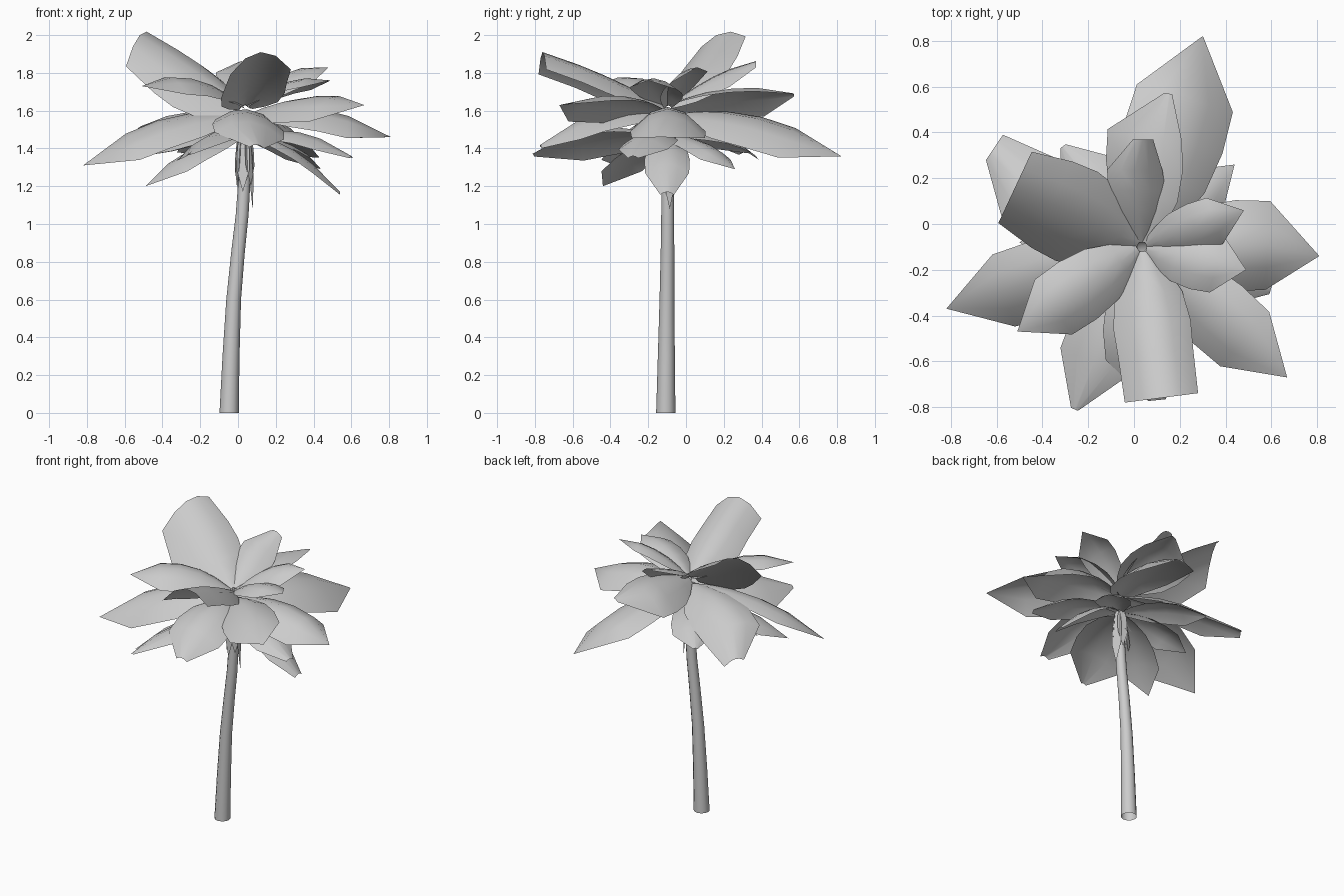
import bpy
import bmesh
import math
from mathutils import Vector

cube = bpy.data.objects.get("Cube")
if cube:
    bpy.data.objects.remove(cube, do_unlink=True)

grey = bpy.data.materials.new("plain_grey")
grey.use_nodes = True
grey.diffuse_color = (0.6, 0.6, 0.6, 1)
grey.node_tree.nodes["Principled BSDF"].inputs["Base Color"].default_value = grey.diffuse_color

UP = Vector((0, 0, 1))
CROWN = Vector((0.035, -0.1, 0))


def finish(bm, name, angle):
    """Turn a bmesh into a smooth shaded object."""
    mesh = bpy.data.meshes.new(name)
    bm.to_mesh(mesh)
    bm.free()
    mesh.materials.append(grey)
    obj = bpy.data.objects.new(name, mesh)
    bpy.context.collection.objects.link(obj)
    bpy.ops.object.select_all(action="DESELECT")
    obj.select_set(True)
    bpy.context.view_layer.objects.active = obj
    bpy.ops.object.shade_smooth_by_angle(angle=math.radians(angle))


def bridge(bm, rows, closed=False):
    """Fill quads between neighbouring rows of vertices."""
    for low, high in zip(rows, rows[1:]):
        count = len(low)
        for i in range(count if closed else count - 1):
            j = (i + 1) % count
            bm.faces.new((low[i], low[j], high[j], high[i]))


def frond(name, base, tip, width, arch, roll=0, skew=0, blunt=0, cup=0.42):
    """Arched, cupped blade with a narrow stem, wide shoulders and angular tip."""
    out = tip - base
    out.z = 0
    side = UP.cross(out.normalized())
    axis = tip - side * skew - base
    outline = [(0, 0.22), (0.14, 0.58), (0.3, 0.88), (0.5, 1), (0.7, 0.97), (1, blunt)]
    bm = bmesh.new()
    rows = []
    for t, spread in outline:
        half = width / 2 * max(spread, 0.01)
        lean = skew * max(0, (t - 0.7) / 0.3)
        centre = base + axis * t + side * lean + UP * (4 * arch * t * (1 - t))
        row = []
        for s in (-1, -0.5, 0, 0.5, 1):
            lift = half * (roll * s - cup * s * s)
            row.append(bm.verts.new(centre + side * (s * half) + UP * lift))
        rows.append(row)
    bridge(bm, rows)
    bmesh.ops.remove_doubles(bm, verts=bm.verts, dist=0.004)
    bmesh.ops.recalc_face_normals(bm, faces=bm.faces)
    if sum(f.normal.z for f in bm.faces) < 0:
        bmesh.ops.reverse_faces(bm, faces=bm.faces)
    finish(bm, name, 60)


# Trunk: open, tapered, gently curved tube (x, y, z, radius)
trunk_path = [
    (-0.047, -0.107, 0, 0.051), (-0.037, -0.104, 0.3, 0.045), (-0.023, -0.101, 0.6, 0.039),
    (0, -0.098, 0.85, 0.036), (0.022, -0.097, 1.05, 0.034), (0.035, -0.097, 1.25, 0.032),
    (0.037, -0.1, 1.45, 0.03), (0.035, -0.1, 1.58, 0.025),
]
SIDES = 12
bm = bmesh.new()
rings = []
for x, y, z, radius in trunk_path:
    ring = []
    for i in range(SIDES):
        a = math.tau * i / SIDES
        ring.append(bm.verts.new((x + radius * math.cos(a), y + radius * math.sin(a), z)))
    rings.append(ring)
bridge(bm, rings, closed=True)
finish(bm, "trunk", 45)

# Fronds by tier: tip x, y, z, width, arch, roll, sideways skew of tip, bluntness, cup
upper = [
    (0.04, 0.37, 1.86, 0.25, 0.03, 0.3, -0.05, 0.35),
    (-0.52, 0.16, 2, 0.43, 0.01, -0.46, 0, 0.8, 0.5),
    (0.12, -0.76, 1.91, 0.34, 0.02, 0.08, 0, 0.95, 0.65),
    (-0.51, -0.47, 1.73, 0.3, 0.09, -0.2),
    (0.49, -0.2, 1.76, 0.27, 0.06, -0.05),
    (0.48, 0.06, 1.83, 0.22, 0.06, 0.3),
    (0.15, 0.57, 1.69, 0.34, 0.04, -0.4, -0.1, 0.1),
]
middle = [
    (0.3, 0.82, 1.36, 0.45, 0.09, 0.27),
    (-0.82, -0.37, 1.31, 0.34, 0.09, -0.35),
    (0.67, -0.67, 1.63, 0.33, 0.06, 0.35),
    (0.81, -0.14, 1.46, 0.4, 0.09, 0, -0.05, 0, 0.6),
    (-0.61, 0.335, 1.38, 0.38, 0.09, 0.22, -0.11, 0.35),
    (0.1, -0.77, 1.42, 0.38, 0.09, -0.1, 0.03, 0.2),
]
lower = [
    (-0.26, -0.81, 1.37, 0.33, 0.07, 0.35, 0, 0.1),
    (-0.31, 0.34, 1.38, 0.28, 0.06, 0, 0, 0.1),
    (0.6, -0.28, 1.36, 0.28, 0.07, 0, 0, 0.2),
    (0.54, -0.1, 1.17, 0.24, 0.07, 0, 0, 0.3),
    (-0.49, -0.44, 1.2, 0.26, 0.06, 0),
    (0.44, 0.26, 1.29, 0.22, 0.05, 0),
    (-0.5, -0.08, 1.36, 0.24, 0.05, 0),
]
for tier, height, fronds in (("upper", 1.63, upper), ("middle", 1.58, middle), ("lower", 1.47, lower)):
    for number, (x, y, z, *shape) in enumerate(fronds, 1):
        tip = Vector((x, y, z))
        heading = tip - CROWN
        heading.z = 0
        base = CROWN + heading.normalized() * 0.02 + UP * height
        frond(f"{tier}_frond_{number}", base, tip, *shape)

# Dry leaf sheaths hanging close around the top of the trunk
for i in range(6):
    a = math.tau * (i + 0.3) / 6
    ray = Vector((math.cos(a), math.sin(a), 0))
    drop = 1.08 if i == 0 else 1.17 + 0.03 * (i % 2)
    frond(f"sheath_{i + 1}", CROWN + ray * 0.025 + UP * 1.5,
          CROWN + ray * 0.045 + UP * drop, 0.07, 0.02, cup=0)
